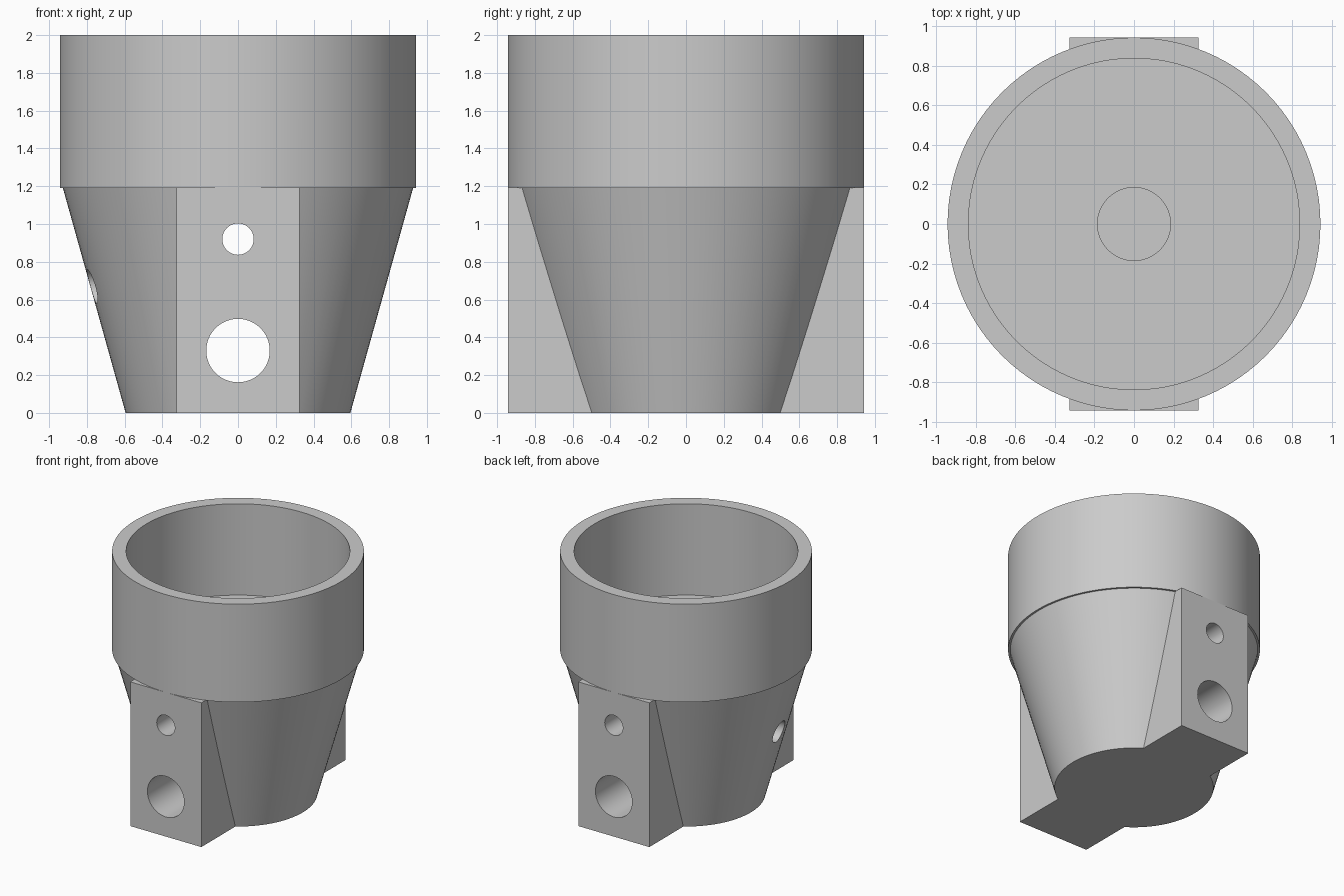
import bpy, bmesh, math
from mathutils import Matrix, Vector

cube = bpy.data.objects.get("Cube")
if cube:
    bpy.data.objects.remove(cube, do_unlink=True)

grey = bpy.data.materials.new("plain grey")
grey.use_nodes = True
GREY = (0.6, 0.6, 0.6, 1)
grey.diffuse_color = GREY
grey.node_tree.nodes["Principled BSDF"].inputs["Base Color"].default_value = GREY


def add_object(name, bm):
    bmesh.ops.recalc_face_normals(bm, faces=bm.faces)
    mesh = bpy.data.meshes.new(name)
    bm.to_mesh(mesh)
    bm.free()
    mesh.materials.append(grey)
    obj = bpy.data.objects.new(name, mesh)
    bpy.context.collection.objects.link(obj)
    return obj


def lathe(name, profile, sides=96):
    """Closed solid from (radius, height) pairs, capped at both ends."""
    bm = bmesh.new()
    rings = []
    for r, z in profile:
        rings.append([bm.verts.new((r * math.cos(a), r * math.sin(a), z))
                      for a in (2 * math.pi * i / sides for i in range(sides))])
    for low, high in zip(rings, rings[1:]):
        for i in range(sides):
            j = (i + 1) % sides
            bm.faces.new((low[i], low[j], high[j], high[i]))
    bm.faces.new(rings[0])
    bm.faces.new(rings[-1])
    return add_object(name, bm)


def rod(name, radius, start, end, sides=48):
    """Round cutter between two points."""
    start, end = Vector(start), Vector(end)
    axis = end - start
    turn = axis.to_track_quat('Z', 'Y').to_matrix().to_4x4()
    bm = bmesh.new()
    bmesh.ops.create_cone(bm, cap_ends=True, segments=sides, radius1=radius,
                          radius2=radius, depth=axis.length,
                          matrix=Matrix.Translation((start + end) / 2) @ turn)
    return add_object(name, bm)


def box(name, size, centre):
    bm = bmesh.new()
    bmesh.ops.create_cube(bm, size=1, matrix=Matrix.Translation(centre)
                          @ Matrix.Diagonal((*size, 1)))
    return add_object(name, bm)


def combine(target, tool, operation):
    mod = target.modifiers.new(operation.lower(), 'BOOLEAN')
    mod.operation, mod.object, mod.solver = operation, tool, 'EXACT'
    bpy.context.view_layer.objects.active = target
    bpy.ops.object.modifier_apply(modifier=mod.name)
    bpy.data.objects.remove(tool, do_unlink=True)


# Tapered base carrying a wider straight collar
body = lathe("socket_body", [(0.595, 0), (0.927, 1.19), (0.943, 1.19), (0.943, 2)])

# Mounting block running front to back
combine(body, box("mounting_block", (0.65, 1.886, 1.192), (0, 0, 0.596)), 'UNION')

# Open cup and the narrow well in its floor
combine(body, lathe("cup_cutter", [(0.838, 1.245), (0.838, 2.2)]), 'DIFFERENCE')
combine(body, rod("well_cutter", 0.185, (0, 0, 0.56), (0, 0, 1.5)), 'DIFFERENCE')

# Cross holes through both block faces
for radius, height in ((0.168, 0.33), (0.083, 0.92)):
    combine(body, rod("cross_hole_cutter", radius, (0, -1.2, height), (0, 1.2, height)),
            'DIFFERENCE')

# Cable hole from the tapered side into the well
combine(body, rod("cable_hole_cutter", 0.09, (-1.1, -0.13, 0.67), (-0.08, -0.08, 0.67)),
        'DIFFERENCE')

# Smooth round walls, crisp edges
bpy.ops.object.select_all(action='DESELECT')
body.select_set(True)
bpy.context.view_layer.objects.active = body
bpy.ops.object.shade_smooth_by_angle(angle=math.radians(30))
